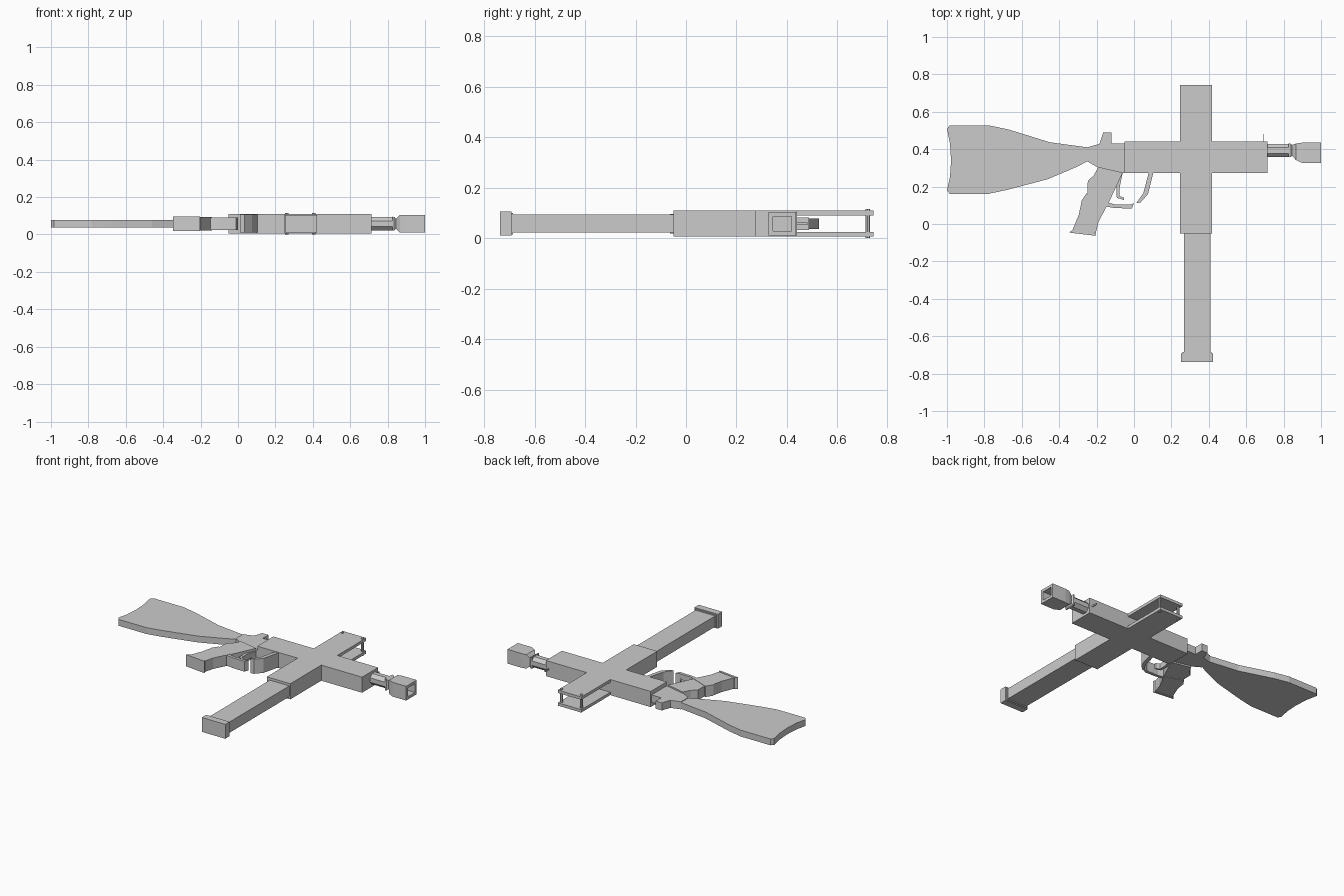
import bpy, bmesh, math
from mathutils import Matrix, Vector

if "Cube" in bpy.data.objects:
    bpy.data.objects.remove(bpy.data.objects["Cube"])

ZC = 0.0575  # mid plane of the flat model


def finish(name, bm):
    bmesh.ops.recalc_face_normals(bm, faces=bm.faces)
    me = bpy.data.meshes.new(name)
    bm.to_mesh(me)
    bm.free()
    ob = bpy.data.objects.new(name, me)
    bpy.context.collection.objects.link(ob)
    return ob


def box(name, x0, x1, y0, y1, z0, z1):
    bm = bmesh.new()
    bmesh.ops.create_cube(bm, size=1)
    for v in bm.verts:
        v.co = (x0 + (v.co.x + .5) * (x1 - x0), y0 + (v.co.y + .5) * (y1 - y0),
                z0 + (v.co.z + .5) * (z1 - z0))
    return finish(name, bm)


def plate(name, pts, half):
    """Extrude an xy outline symmetrically about the mid plane."""
    bm = bmesh.new()
    f = bm.faces.new([bm.verts.new((x, y, ZC - half)) for x, y in pts])
    r = bmesh.ops.extrude_face_region(bm, geom=[f])
    bmesh.ops.translate(bm, vec=(0, 0, 2 * half),
                        verts=[v for v in r['geom'] if isinstance(v, bmesh.types.BMVert)])
    return finish(name, bm)


def loft_x(name, stations):
    """Rectangular sections along x: (x, y0, y1, half z)."""
    bm = bmesh.new()
    rings = [[bm.verts.new((x, y, ZC + z)) for y, z in ((a, -h), (b, -h), (b, h), (a, h))]
             for x, a, b, h in stations]
    for r, s in zip(rings, rings[1:]):
        for i in range(4):
            j = (i + 1) % 4
            bm.faces.new((r[i], r[j], s[j], s[i]))
    bm.faces.new(rings[0])
    bm.faces.new(rings[-1])
    return finish(name, bm)


def cylinder(name, loc, radius, depth, sides, rot=Matrix()):
    bm = bmesh.new()
    bmesh.ops.create_cone(bm, cap_ends=True, segments=sides, radius1=radius, radius2=radius,
                          depth=depth, matrix=Matrix.Translation(Vector(loc)) @ rot)
    return finish(name, bm)


# Receiver and magazine
box("receiver", -.05, .715, .273, .44, .006, .109)
box("magazine_well", .245, .417, -.05, .275, .006, .109)
box("magazine", .267, .41, -.69, -.045, .022, .093)
box("magazine_base", .252, .423, -.737, -.692, .01, .105)
box("magazine_lip", .26, .415, -.694, -.685, .015, .1)

# Open upper frame: two side plates joined by pins
for side, z0, z1 in (("lower", .006, .025), ("upper", .09, .109)):
    box(side + "_frame_plate", .245, .417, .435, .742, z0, z1)
for n, x in (("left", .26), ("right", .405)):
    cylinder(n + "_frame_pin", (x, .72, ZC), .009, .115, 8)

# Barrel, and muzzle with a square bore
rot = Matrix.Rotation(math.pi / 2, 4, 'Y') @ Matrix.Rotation(math.pi / 8, 4, 'Z')
cylinder("barrel", (.77, .393, ZC), .0385, .13, 8, rot)
loft_x("muzzle", [(.825, .357, .43, .038), (.835, .357, .43, .036), (.845, .365, .423, .027),
                  (.865, .343, .43, .046), (.9, .326, .435, .047), (1, .326, .435, .047),
                  (1, .345, .418, .029), (.89, .345, .418, .029)])
box("front_sight", .692, .696, .44, .482, .053, .062)

# Shoulder stock
plate("stock", [(-1, .51), (-.985, .526), (-.77, .526), (-.67, .505), (-.45, .437), (-.25, .41),
                (-.2, .42), (-.2, .31), (-.25, .335), (-.3, .308), (-.46, .24), (-.68, .182),
                (-.78, .161), (-.985, .161), (-1, .18), (-.984, .25), (-.978, .34),
                (-.984, .43)], .021)

# Rear body with rear sight
plate("rear_body", [(-.25, .41), (-.185, .428), (-.165, .488), (-.12, .488), (-.12, .43),
                    (-.045, .43), (-.045, .273), (-.06, .273), (-.19, .3), (-.25, .335)], .025)

# Pistol grip
plate("upper_grip", [(-.19, .305), (-.06, .275), (-.13, .125), (-.15, .09), (-.25, .15),
                     (-.247, .23), (-.215, .26)], .034)
plate("lower_grip", [(-.28, .122), (-.15, .088), (-.19, .01), (-.205, -.05), (-.33, -.035),
                     (-.295, .05)], .036)
plate("grip_collar", [(-.255, .163), (-.14, .118), (-.15, .086), (-.284, .12)], .036)
plate("grip_cap", [(-.33, -.032), (-.207, -.05), (-.202, -.063), (-.347, -.046)], .039)

# Trigger and the two guard pieces
plate("trigger", [(-.085, .27), (-.095, .2), (-.092, .14), (-.052, .128), (-.053, .14),
                  (-.078, .15), (-.076, .2), (-.06, .275)], .018)
plate("rear_guard", [(-.16, .12), (-.1, .104), (-.02, .104), (0, .112), (-.012, .083),
                     (-.1, .085), (-.16, .095)], .034)
plate("front_guard", [(.012, .112), (.05, .165), (.08, .28), (.105, .28), (.075, .16),
                      (.035, .115)], .048)
